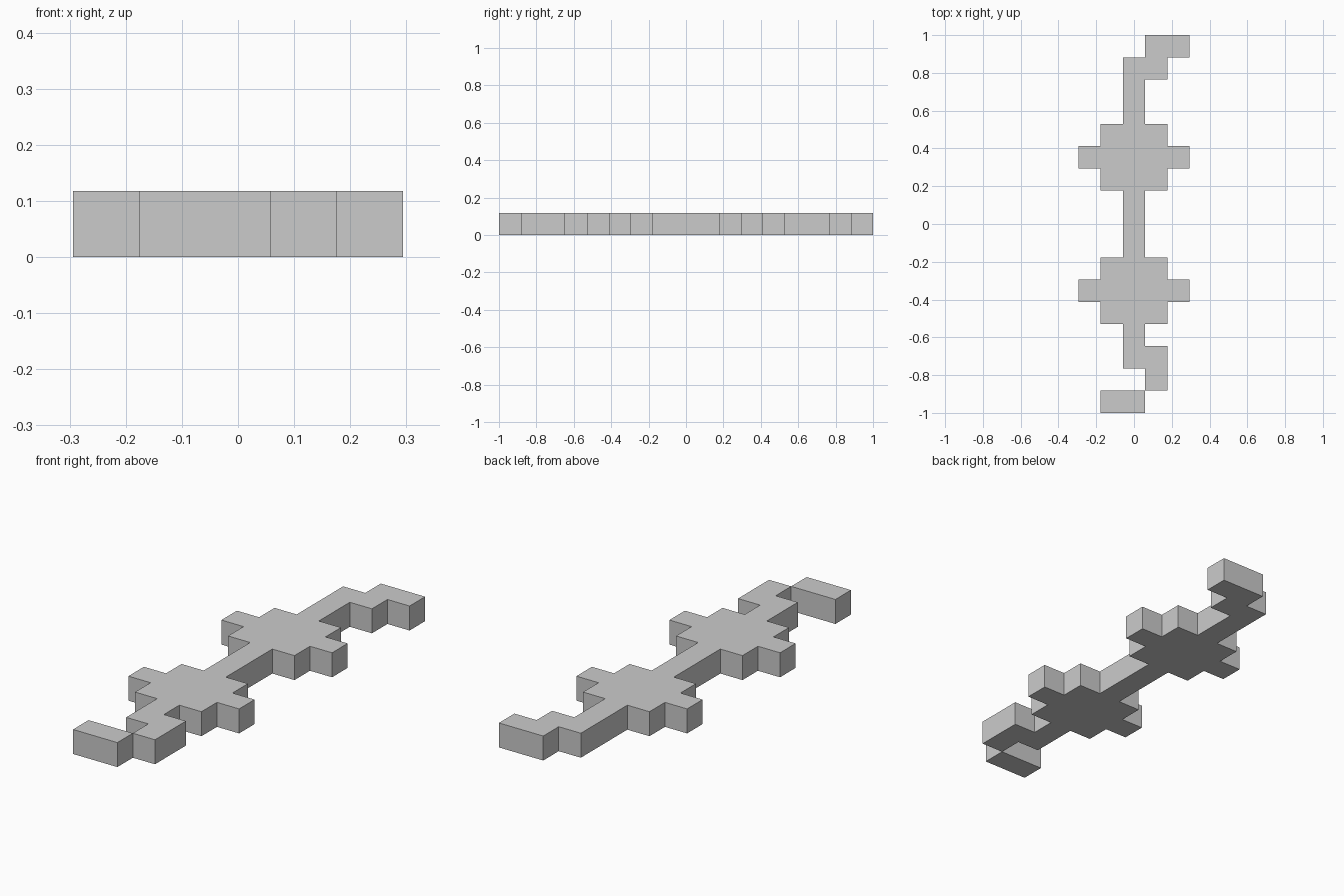
import bpy, bmesh
from mathutils import Vector

if "Cube" in bpy.data.objects:
    bpy.data.objects.remove(bpy.data.objects["Cube"])

U = 2 / 17  # one square cell of the 5 x 17 layout


def slab(name, rows, first_row=0):
    """Flat cell layout (first/last column per row, back to front), extruded one cell high."""
    bm = bmesh.new()
    for r, (a, b) in enumerate(rows, first_row):
        for c in range(a, b + 1):
            x, y = (c - 2.5) * U, 1 - (r + 1) * U
            bm.faces.new([bm.verts.new((x + i * U, y + j * U, 0))
                          for i, j in ((0, 0), (1, 0), (1, 1), (0, 1))])
    bmesh.ops.remove_doubles(bm, verts=bm.verts, dist=1e-4)
    # merge the cells into one clean outline
    bmesh.ops.dissolve_limit(bm, angle_limit=0.01, verts=bm.verts, edges=bm.edges)
    ext = bmesh.ops.extrude_face_region(bm, geom=bm.faces[:])
    top = [g for g in ext["geom"] if isinstance(g, bmesh.types.BMVert)]
    bmesh.ops.translate(bm, verts=top, vec=Vector((0, 0, U)))
    bmesh.ops.recalc_face_normals(bm, faces=bm.faces)
    mesh = bpy.data.meshes.new(name)
    bm.to_mesh(mesh)
    bm.free()
    obj = bpy.data.objects.new(name, mesh)
    bpy.context.collection.objects.link(obj)
    return obj


# row patterns
hub = [(1, 3), (0, 4), (1, 3)]
stem = [(2, 2)]
back_hook = [(3, 4), (2, 3)]
front_hook = [(2, 3), (3, 3)]

# hooked bar with two stepped hubs
slab("hooked_bar", back_hook + stem * 2 + hub + stem * 3 + hub + stem + front_hook)

# front end block, touching the bar only at a corner
slab("front_end_block", [(1, 2)], first_row=16)
